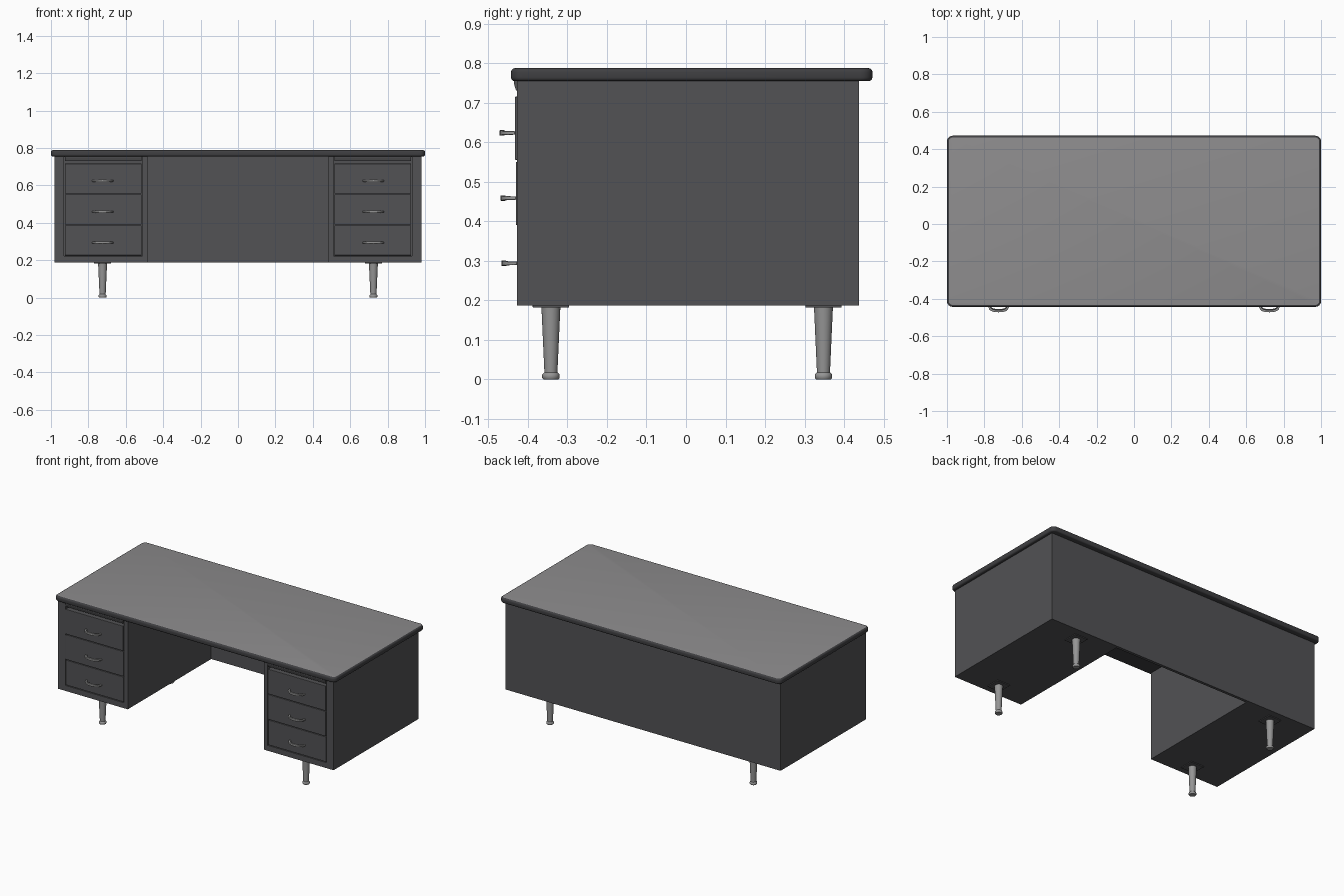
import bpy, bmesh, math
from mathutils import Vector

if "Cube" in bpy.data.objects:
    bpy.data.objects.remove(bpy.data.objects["Cube"])


def material(name, rgb):
    m = bpy.data.materials.new(name)
    m.diffuse_color = (*rgb, 1)
    m.use_nodes = True
    m.node_tree.nodes["Principled BSDF"].inputs["Base Color"].default_value = m.diffuse_color
    return m


BODY = material("dark grey enamel", (0.085, 0.085, 0.09))
EDGE = material("charcoal edge trim", (0.05, 0.05, 0.054))
TOP = material("grey laminate", (0.27, 0.265, 0.27))
METAL = material("brushed metal", (0.30, 0.30, 0.30))


def finish(name, bm, mats, bevel=0, segments=2, smooth=False):
    bmesh.ops.recalc_face_normals(bm, faces=bm.faces)
    me = bpy.data.meshes.new(name)
    bm.to_mesh(me)
    bm.free()
    for m in mats:
        me.materials.append(m)
    ob = bpy.data.objects.new(name, me)
    bpy.context.collection.objects.link(ob)
    if bevel:
        mod = ob.modifiers.new("bevel", 'BEVEL')
        mod.width, mod.segments = bevel, segments
        mod.limit_method = 'ANGLE'
    if smooth:
        bpy.context.view_layer.objects.active = ob
        ob.select_set(True)
        bpy.ops.object.shade_smooth_by_angle(angle=math.radians(40))
        ob.select_set(False)
    return ob


def prism(bm, points, offset):
    """Closed polygon of 3D points swept along offset."""
    face = bm.faces.new([bm.verts.new(p) for p in points])
    ext = bmesh.ops.extrude_face_region(bm, geom=[face])["geom"]
    bmesh.ops.translate(bm, vec=offset, verts=[v for v in ext if isinstance(v, bmesh.types.BMVert)])


def box(name, lo, hi, mat, bevel=0):
    bm = bmesh.new()
    (x0, y0, z0), (x1, y1, z1) = lo, hi
    prism(bm, [(x0, y0, z0), (x1, y0, z0), (x1, y1, z0), (x0, y1, z0)], (0, 0, z1 - z0))
    return finish(name, bm, [mat], bevel)


FRONT, BACK, BOTTOM, UNDER = -0.428, 0.438, 0.187, 0.757
X_IN, X_OUT = 0.511, 0.93       # drawer opening, measured from the centre

# Body: U-shaped plan with both pedestals and the back panel
bm = bmesh.new()
plan = [(-0.98, FRONT), (-0.485, FRONT), (-0.485, 0.42), (0.485, 0.42),
        (0.485, FRONT), (0.98, FRONT), (0.98, BACK), (-0.98, BACK)]
prism(bm, [(x, y, BOTTOM) for x, y in plan], (0, 0, UNDER - BOTTOM))
bm.normal_update()
fronts = [f for f in bm.faces if all(abs(v.co.y - FRONT) < 1e-4 for v in f.verts)]
bmesh.ops.recalc_face_normals(bm, faces=bm.faces)
bmesh.ops.inset_individual(bm, faces=fronts, thickness=0.02)
for f in fronts:
    c = f.calc_center_median()
    s = 1 if c.x > 0 else -1
    for v in f.verts:
        v.co.x = s * (X_OUT if abs(v.co.x) > abs(c.x) else X_IN)
        v.co.z = 0.752 if v.co.z > c.z else 0.222
recess = bmesh.ops.extrude_discrete_faces(bm, faces=fronts)["faces"]
for f in recess:
    for v in f.verts:
        v.co.y += 0.03
finish("desk_body", bm, [BODY])

# Desk top: rounded corners, soft edge, pale writing surface
bm = bmesh.new()
r, outline = 0.03, []
for cx, cy, a0 in ((1, 0.472, 0), (-1, 0.472, 90), (-1, -0.443, 180), (1, -0.443, 270)):
    for i in range(7):
        a = math.radians(a0 + i * 15)
        outline.append((cx - math.copysign(r, cx) + r * math.cos(a),
                        cy - math.copysign(r, cy) + r * math.sin(a), 0.755))
prism(bm, outline, (0, 0, 0.033))
caps = [e for e in bm.edges if abs(e.verts[0].co.z - e.verts[1].co.z) < 1e-5]
bmesh.ops.bevel(bm, geom=caps, offset=0.01, segments=4, profile=0.5, affect='EDGES')
bmesh.ops.recalc_face_normals(bm, faces=bm.faces)
for f in bm.faces:
    f.material_index = 1 if f.normal.z > 0.99 else 0
finish("desk_top", bm, [EDGE, TOP], smooth=True)


def handle(name, cx, y, z):
    """Shallow bowed pull made from a strip between two arcs."""
    bm = bmesh.new()
    half = [(0.058, 0.0), (0.055, -0.012), (0.049, -0.025), (0.038, -0.033), (0.02, -0.038), (0, -0.039)]
    inner = [(0.047, 0.0), (0.044, -0.01), (0.038, -0.018), (0.03, -0.023), (0.016, -0.026), (0, -0.027)]
    out = half + [(-a, b) for a, b in reversed(half[:-1])]
    inn = inner + [(-a, b) for a, b in reversed(inner[:-1])]
    rings = []
    for (a, b), (c, d) in zip(out, inn):
        h = 0.0045 + 0.0025 * (1 - abs(a) / 0.058)
        rings.append([bm.verts.new((cx + px, y + py, z + pz)) for px, py, pz in
                      ((a, b, -h), (a, b, h), (c, d, h), (c, d, -h))])
    for p, q in zip(rings, rings[1:]):
        for i in range(4):
            bm.faces.new((p[i], p[(i + 1) % 4], q[(i + 1) % 4], q[i]))
    bm.faces.new(rings[0])
    bm.faces.new(rings[-1])
    finish(name, bm, [METAL], bevel=0.0015, smooth=True)


def leg(name, cx, cy):
    """Tapered round leg with a rolled foot."""
    bm = bmesh.new()
    profile = [(0.0, 0.0), (0.019, 0.0), (0.022, 0.004), (0.022, 0.012), (0.019, 0.016),
               (0.0165, 0.018), (0.024, 0.184), (0.0, 0.184)]
    verts = [bm.verts.new((a, 0, b)) for a, b in profile]
    edges = [bm.edges.new(p) for p in zip(verts, verts[1:])]
    bmesh.ops.spin(bm, geom=verts + edges, axis=(0, 0, 1), cent=(0, 0, 0),
                   angle=math.tau, steps=24)
    bmesh.ops.remove_doubles(bm, verts=bm.verts, dist=1e-5)
    bmesh.ops.translate(bm, verts=bm.verts, vec=Vector((cx, cy, 0)))
    finish(name, bm, [METAL], smooth=True)


for side, s in (("left", -1), ("right", 1)):
    xa, xb = sorted((s * (X_IN + 0.004), s * (X_OUT - 0.004)))
    cx = s * 0.724
    # Drawers and pulls, bottom to top
    for i, row in enumerate(("lower", "middle", "upper")):
        z0 = 0.226 + i * 0.165
        y = -0.428 - 0.0025 * i
        box(f"{side}_{row}_drawer", (xa, y, z0), (xb, -0.397, z0 + 0.16), BODY, 0.002)
        handle(f"{side}_{row}_handle", cx, y, 0.294 + i * 0.165)
    # Pull-out writing slide with a slanted lip
    bm = bmesh.new()
    lip = [(-0.397, 0.731), (-0.430, 0.731), (-0.436, 0.750), (-0.436, 0.755), (-0.397, 0.755)]
    prism(bm, [(xa, y, z) for y, z in lip], (xb - xa, 0, 0))
    finish(f"{side}_writing_slide", bm, [BODY])
    # Legs and mounting plates
    for end, cy in (("front", -0.342), ("back", 0.348)):
        leg(f"{side}_{end}_leg", cx, cy)
        box(f"{side}_{end}_leg_plate", (cx - 0.046, cy - 0.046, 0.182),
            (cx + 0.046, cy + 0.046, BOTTOM + 0.001), BODY, 0.001)
